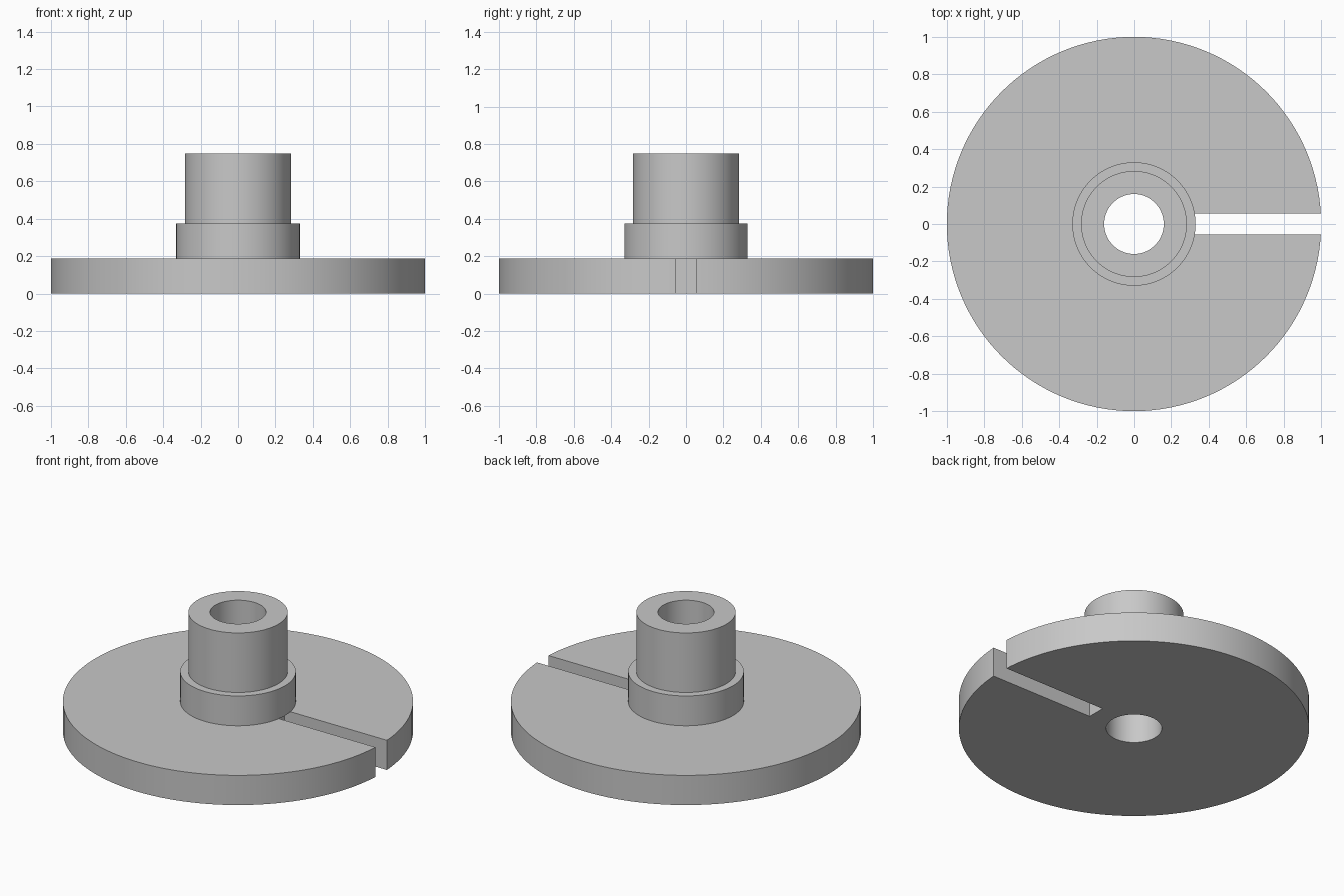
import bpy
import bmesh
import math

cube = bpy.data.objects.get("Cube")
if cube:
    bpy.data.objects.remove(cube, do_unlink=True)

SEGMENTS = 128
BORE, TUBE, COLLAR, RIM = 0.16, 0.283, 0.33, 1.0
FLANGE_TOP, COLLAR_TOP, TUBE_TOP = 0.187, 0.375, 0.75
SLOT_WIDTH = 0.114

grey = bpy.data.materials.new("plain grey")
grey.use_nodes = True
grey.diffuse_color = (0.58, 0.58, 0.58, 1)
grey.node_tree.nodes["Principled BSDF"].inputs["Base Color"].default_value = grey.diffuse_color


def make_object(name, bm):
    bmesh.ops.recalc_face_normals(bm, faces=bm.faces)
    mesh = bpy.data.meshes.new(name)
    bm.to_mesh(mesh)
    bm.free()
    mesh.materials.append(grey)
    obj = bpy.data.objects.new(name, mesh)
    bpy.context.collection.objects.link(obj)
    return obj


def revolve(name, profile):
    """Spin a closed (radius, height) profile about the z axis."""
    bm = bmesh.new()
    verts = [bm.verts.new((r, 0, z)) for r, z in profile]
    edges = [bm.edges.new((a, b)) for a, b in zip(verts, verts[1:] + verts[:1])]
    bmesh.ops.spin(bm, geom=verts + edges, cent=(0, 0, 0), axis=(0, 0, 1),
                   angle=math.tau, steps=SEGMENTS)
    bmesh.ops.remove_doubles(bm, verts=bm.verts, dist=1e-4)
    return make_object(name, bm)


def smooth(obj):
    bpy.ops.object.select_all(action="DESELECT")
    obj.select_set(True)
    bpy.context.view_layer.objects.active = obj
    bpy.ops.object.shade_smooth_by_angle(angle=math.radians(30))


# Flat disc with a through bore
flange = revolve("flange", [(BORE, 0), (RIM, 0), (RIM, FLANGE_TOP), (BORE, FLANGE_TOP)])

# Stepped hub: wide collar below, narrower tube above
hub = revolve("hub", [(BORE, FLANGE_TOP), (COLLAR, FLANGE_TOP), (COLLAR, COLLAR_TOP),
                      (TUBE, COLLAR_TOP), (TUBE, TUBE_TOP), (BORE, TUBE_TOP)])

# Radial slot through the disc, ending beneath the collar
bm = bmesh.new()
bmesh.ops.create_cube(bm, size=1)
bmesh.ops.scale(bm, vec=(1, SLOT_WIDTH, 1), verts=bm.verts)
bmesh.ops.translate(bm, vec=(TUBE + 0.5, 0, 0), verts=bm.verts)
cutter = make_object("slot_cutter", bm)
cutter.location.x = 0
for v in cutter.data.vertices:
    if v.co.x > 0.5:
        v.co.x = RIM + 0.2
    else:
        v.co.x = TUBE
cutter.hide_render = True
cutter.hide_set(True)

cut = flange.modifiers.new("slot", "BOOLEAN")
cut.operation = "DIFFERENCE"
cut.solver = "EXACT"
cut.object = cutter
bpy.context.view_layer.objects.active = flange
bpy.ops.object.modifier_apply(modifier=cut.name)
bpy.data.objects.remove(cutter, do_unlink=True)

for part in (flange, hub):
    smooth(part)
